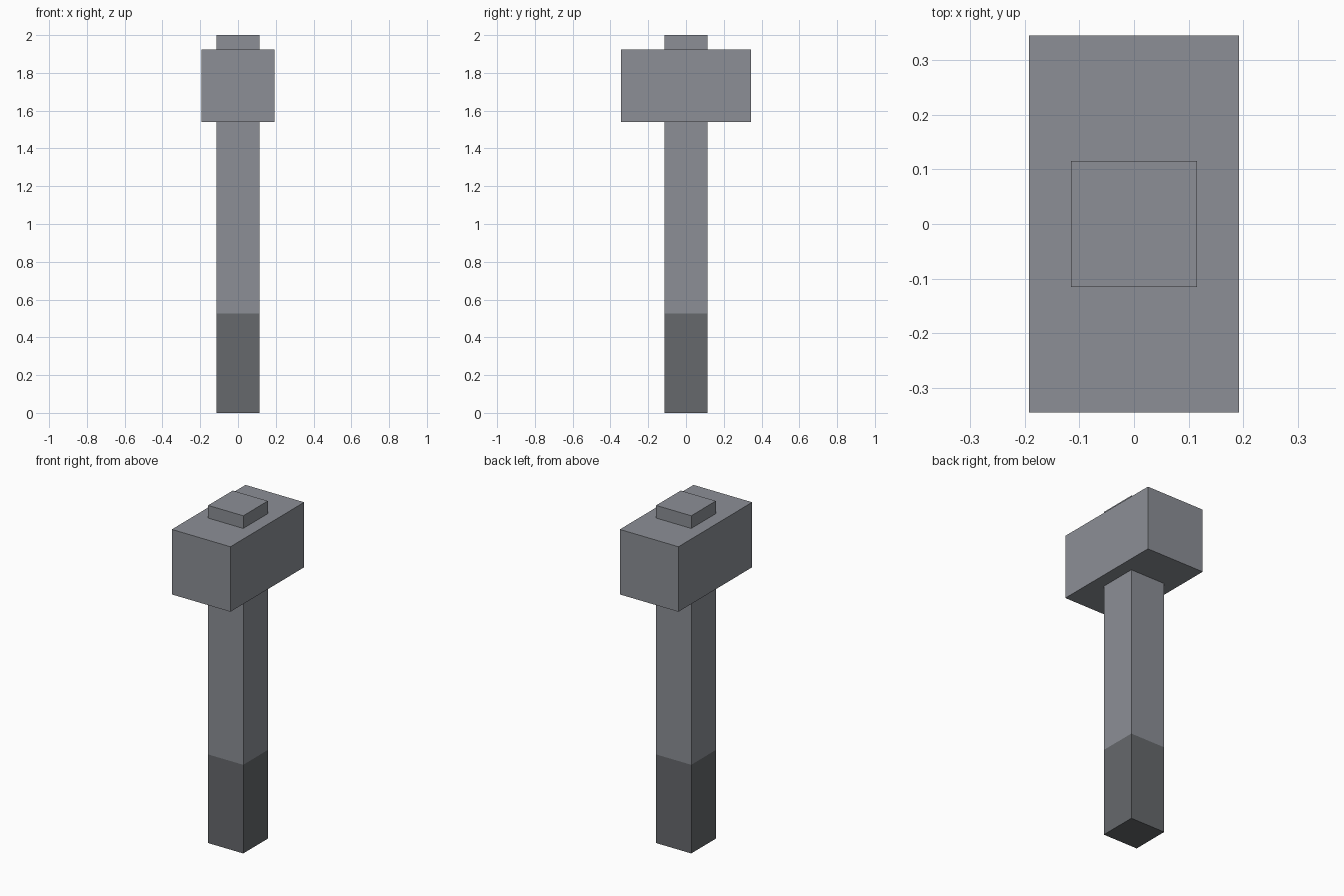
import bpy
import bmesh

default = bpy.data.objects.get("Cube")
if default:
    bpy.data.objects.remove(default, do_unlink=True)


def make_material(name, rgb):
    mat = bpy.data.materials.new(name)
    mat.use_nodes = True
    color = (*rgb, 1.0)
    mat.diffuse_color = color
    mat.node_tree.nodes["Principled BSDF"].inputs["Base Color"].default_value = color
    return mat


def make_box(name, half_x, half_y, z_min, z_max, materials, split_z=None):
    """Box; with split_z, faces below that height take the second material."""
    bm = bmesh.new()
    bmesh.ops.create_cube(bm, size=2.0)
    for v in bm.verts:
        v.co.x *= half_x
        v.co.y *= half_y
        v.co.z = z_max if v.co.z > 0 else z_min
    if split_z is not None:
        bmesh.ops.bisect_plane(bm, geom=bm.verts[:] + bm.edges[:] + bm.faces[:],
                               plane_co=(0, 0, split_z), plane_no=(0, 0, 1))
        for f in bm.faces:
            f.material_index = int(f.calc_center_median().z < split_z)
    bmesh.ops.recalc_face_normals(bm, faces=bm.faces[:])
    mesh = bpy.data.meshes.new(name)
    for mat in materials:
        mesh.materials.append(mat)
    bm.to_mesh(mesh)
    bm.free()
    obj = bpy.data.objects.new(name, mesh)
    bpy.context.collection.objects.link(obj)
    return obj


steel = make_material("steel grey", (0.262, 0.275, 0.305))
grip = make_material("dark grip grey", (0.132, 0.140, 0.150))

# Square handle running through the head, with a dark grip at the bottom
make_box("handle", 0.115, 0.115, 0.0, 2.0, [steel, grip], split_z=0.525)

# Block head, long from front to back
make_box("hammer_head", 0.192, 0.345, 1.54, 1.925, [steel])
